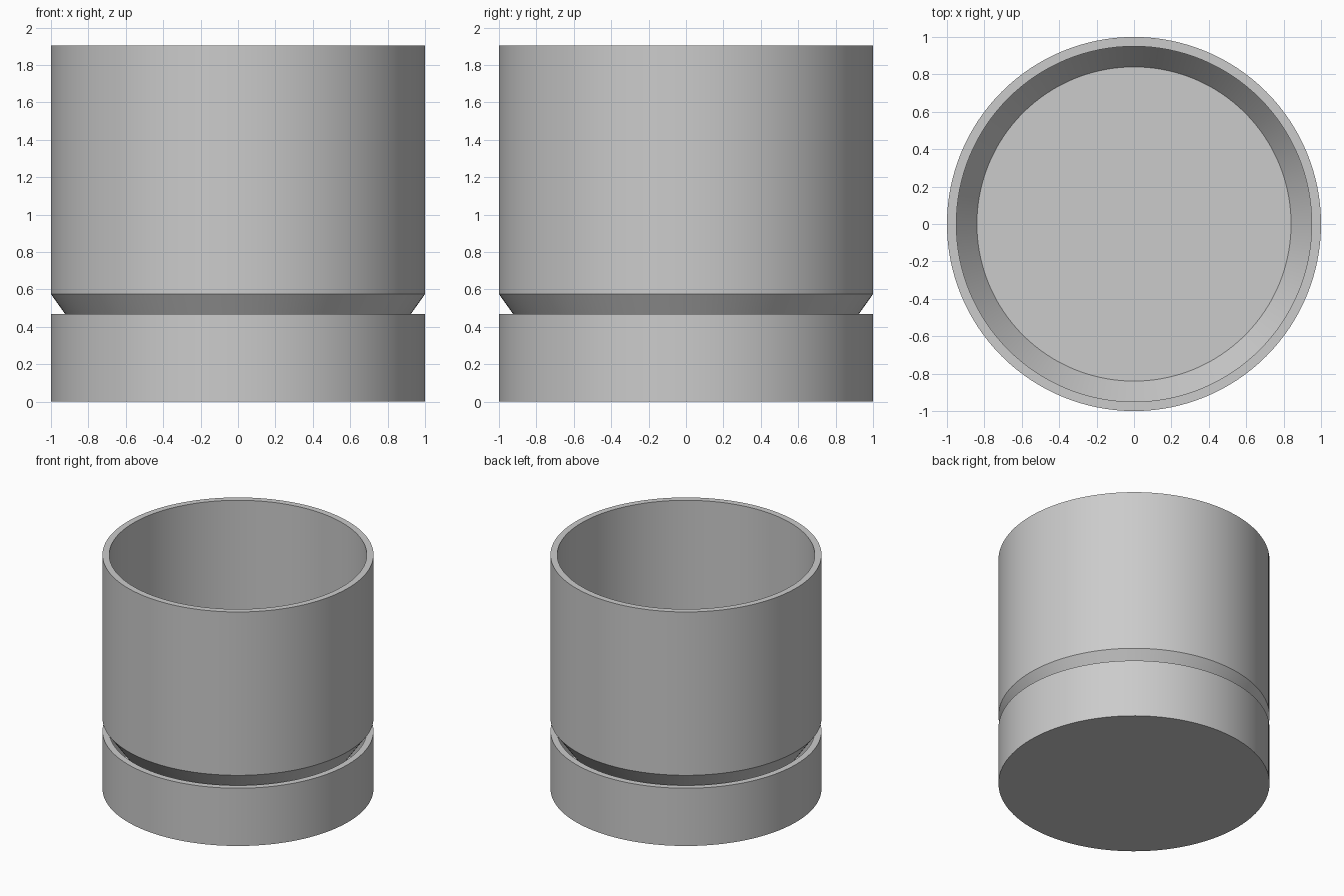
import bpy
import bmesh
import math

if "Cube" in bpy.data.objects:
    bpy.data.objects.remove(bpy.data.objects["Cube"], do_unlink=True)

SEGMENTS = 128
RADIUS, WALL = 1.0, 0.05
HEIGHT, SAUCER_TOP = 1.905, 0.47

grey = bpy.data.materials.new("light_grey")
grey.use_nodes = True
grey.diffuse_color = (0.6, 0.6, 0.6, 1)
grey.node_tree.nodes["Principled BSDF"].inputs["Base Color"].default_value = (0.6, 0.6, 0.6, 1)


def lathe(name, profile):
    """Spin a radius/height profile around z; joined ends and axis points are welded."""
    bm = bmesh.new()
    verts = [bm.verts.new((r, 0, z)) for r, z in profile]
    edges = [bm.edges.new(pair) for pair in zip(verts, verts[1:])]
    bmesh.ops.spin(bm, geom=verts + edges, cent=(0, 0, 0), axis=(0, 0, 1),
                   angle=math.tau, steps=SEGMENTS)
    bmesh.ops.remove_doubles(bm, verts=bm.verts, dist=0.0001)
    bmesh.ops.recalc_face_normals(bm, faces=bm.faces)
    mesh = bpy.data.meshes.new(name)
    bm.to_mesh(mesh)
    bm.free()
    mesh.materials.append(grey)
    obj = bpy.data.objects.new(name, mesh)
    bpy.context.collection.objects.link(obj)
    bpy.ops.object.select_all(action="DESELECT")
    obj.select_set(True)
    bpy.context.view_layer.objects.active = obj
    bpy.ops.object.shade_smooth_by_angle(angle=math.radians(25))
    return obj


inner = RADIUS - WALL

# Saucer: an open dish holding the pot
lathe("saucer", [(0, 0), (RADIUS, 0), (RADIUS, SAUCER_TOP), (inner, SAUCER_TOP),
                 (inner, WALL), (0, WALL)])

# Pot: straight wall, tapered lower edge and flat floor
lathe("pot", [(0, 0.387), (0.866, 0.387), (RADIUS, 0.575), (RADIUS, HEIGHT),
              (inner, HEIGHT), (inner, 0.59), (0.84, 0.437), (0, 0.437)])

# Support ring: carries the pot above the saucer floor
lathe("support_ring", [(0.6, WALL), (0.65, WALL), (0.65, 0.387), (0.6, 0.387), (0.6, WALL)])
